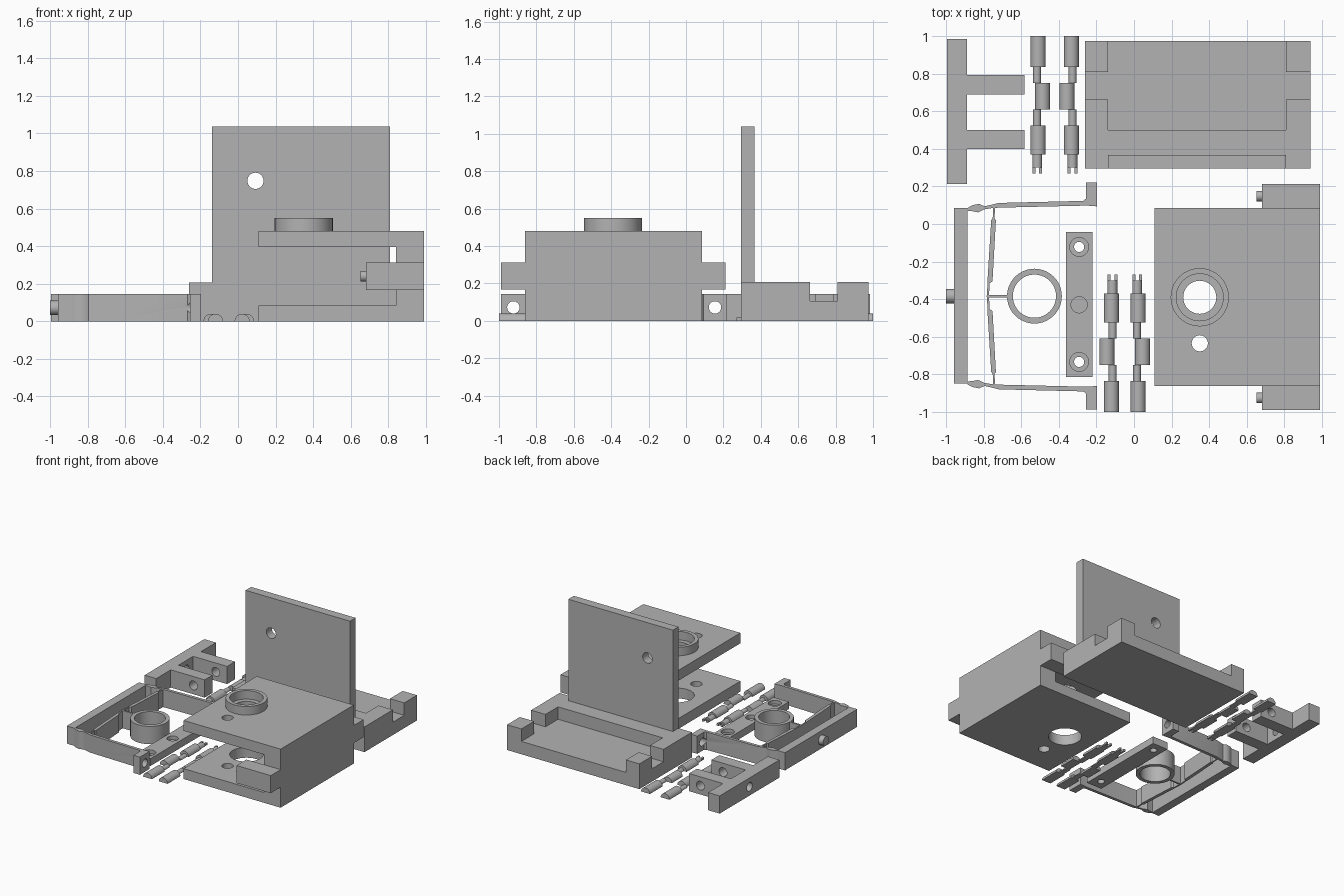
import bpy, bmesh, math

if "Cube" in bpy.data.objects:
    bpy.data.objects.remove(bpy.data.objects["Cube"])

grey = bpy.data.materials.new("plain_grey")
grey.use_nodes = True
GREY = (0.45, 0.45, 0.45, 1)
grey.diffuse_color = GREY
grey.node_tree.nodes["Principled BSDF"].inputs["Base Color"].default_value = GREY


def finish(name, bm):
    """Turn a bmesh into a grey object with smooth curves and sharp edges."""
    bmesh.ops.recalc_face_normals(bm, faces=bm.faces)
    mesh = bpy.data.meshes.new(name)
    bm.to_mesh(mesh)
    bm.free()
    mesh.materials.append(grey)
    obj = bpy.data.objects.new(name, mesh)
    bpy.context.collection.objects.link(obj)
    smooth(obj)
    return obj


def smooth(obj):
    bpy.ops.object.select_all(action='DESELECT')
    obj.select_set(True)
    bpy.context.view_layer.objects.active = obj
    bpy.ops.object.shade_smooth_by_angle(angle=math.radians(35))


def prism(name, outline, lo, hi, axis='z'):
    """Extrude a 2D outline along an axis (z: xy, y: xz, x: yz outline)."""
    place = {'z': lambda a, b, c: (a, b, c),
             'y': lambda a, b, c: (a, c, b),
             'x': lambda a, b, c: (c, a, b)}[axis]
    bm = bmesh.new()
    ends = [[bm.verts.new(place(a, b, c)) for a, b in outline] for c in (lo, hi)]
    for ring in ends:
        bm.faces.new(ring)
    n = len(outline)
    for i in range(n):
        j = (i + 1) % n
        bm.faces.new((ends[0][i], ends[0][j], ends[1][j], ends[1][i]))
    return finish(name, bm)


def box(name, x0, x1, y0, y1, z0, z1):
    return prism(name, [(x0, y0), (x1, y0), (x1, y1), (x0, y1)], z0, z1)


def arc(a, b, r, turn=2 * math.pi, n=40):
    steps = n if turn > 6 else n + 1
    return [(a + r * math.cos(turn * i / n), b + r * math.sin(turn * i / n))
            for i in range(steps)]


def rod(name, a, b, r, lo, hi, axis='z'):
    return prism(name, arc(a, b, r), lo, hi, axis)


def cut(obj, *cutters):
    for cutter in cutters:
        cutter.hide_render = True
        mod = obj.modifiers.new("cut", 'BOOLEAN')
        mod.operation = 'DIFFERENCE'
        mod.solver = 'EXACT'
        mod.object = cutter
        bpy.ops.object.select_all(action='DESELECT')
        obj.select_set(True)
        bpy.context.view_layer.objects.active = obj
        bpy.ops.object.modifier_apply(modifier=mod.name)
        bpy.data.objects.remove(cutter)
    smooth(obj)
    return obj


def tube(name, x, y, outer, inner, z0, z1):
    return cut(rod(name, x, y, outer, z0, z1),
               rod("cutter", x, y, inner, z0 - 0.1, z1 + 0.1))


# Clamp body: C-shaped section with bores, collar, side lugs and pivot pins
clamp = prism("clamp_body", [(0.11, 0), (0.99, 0), (0.99, 0.48), (0.11, 0.48),
                             (0.11, 0.395), (0.84, 0.395), (0.84, 0.085), (0.11, 0.085)],
              -0.862, 0.085, 'y')
cut(clamp, rod("cutter", 0.35, -0.39, 0.088, 0.3, 0.6),
    rod("cutter", 0.35, -0.39, 0.125, -0.1, 0.2),
    rod("cutter", 0.35, -0.635, 0.043, -0.1, 0.6))
tube("clamp_collar", 0.35, -0.39, 0.155, 0.125, 0.48, 0.55)
for side, y0, y1 in (("left", 0.085, 0.212), ("right", -0.99, -0.862)):
    box(side + "_lug", 0.68, 0.99, y0, y1, 0.168, 0.312)
    rod(side + "_lug_pin", (y0 + y1) / 2, 0.24, 0.028, 0.652, 0.69, 'x')

# Tray with a cross-shaped pocket open at the back, and its upright plate
tray = box("tray", -0.26, 0.94, 0.295, 0.975, 0, 0.207)
pocket = prism("cutter", [(-0.138, 0.5), (0.81, 0.5), (0.81, 0.663), (1.1, 0.663),
                          (1.1, 0.81), (0.81, 0.81), (0.81, 1.1), (-0.138, 1.1),
                          (-0.138, 0.81), (-0.4, 0.81), (-0.4, 0.663), (-0.138, 0.663)],
               0.105, 0.3)
cut(tray, pocket)
cut(box("upright_plate", -0.138, 0.81, 0.295, 0.367, 0.207, 1.038),
    rod("cutter", 0.093, 0.748, 0.043, 0.2, 0.5, 'y'))

# Fork bracket with cross holes
fork = prism("fork_bracket", [(-0.995, 0.212), (-0.89, 0.212), (-0.89, 0.4), (-0.582, 0.4),
                              (-0.582, 0.5), (-0.89, 0.5), (-0.89, 0.69), (-0.582, 0.69),
                              (-0.582, 0.792), (-0.89, 0.792), (-0.89, 0.985),
                              (-0.995, 0.985)], 0, 0.145)
cut(fork, rod("cutter", -0.685, 0.072, 0.036, 0.3, 0.9, 'y'),
    rod("cutter", 0.598, 0.072, 0.036, -1.1, -0.8, 'x'))

# Flexible frame: back bar, hinged arms with drilled tabs, bowed struts, ring
TALL = 0.145
MID = -0.384
box("frame_bar", -0.957, -0.887, -0.85, 0.085, 0, TALL)
rod("frame_bar_pin", MID, 0.072, 0.038, -1.0, -0.95, 'x')
arm = [(-0.887, 0.07), (-0.86, 0.068), (-0.83, 0.062), (-0.795, 0.078), (-0.76, 0.084),
       (-0.72, 0.087), (-0.25, 0.098), (-0.198, 0.094), (-0.198, 0.22), (-0.256, 0.22),
       (-0.256, 0.135), (-0.27, 0.123), (-0.72, 0.112), (-0.76, 0.102), (-0.795, 0.094),
       (-0.825, 0.107), (-0.86, 0.1), (-0.887, 0.085)]
strut = [(-0.75, 0.09), (-0.74, 0.09), (-0.742, 0.03), (-0.735, 0.02), (-0.753, -0.305),
         (-0.768, -0.315), (-0.772, MID), (-0.784, MID), (-0.779, -0.315),
         (-0.78, -0.305), (-0.76, 0.02), (-0.752, 0.03)]
for side, flip in (("left", False), ("right", True)):
    def mirror(points):
        return [(x, 2 * MID - y if flip else y) for x, y in points]
    drill = mirror([(0, 0.155)])[0][1]
    cut(prism(side + "_frame_arm", mirror(arm), 0, TALL),
        rod("cutter", drill, 0.072, 0.033, -0.4, -0.1, 'x'))
    prism(side + "_frame_strut", mirror(strut), 0, TALL)
box("ring_stem", -0.78, -0.668, MID - 0.007, MID + 0.007, 0, TALL)
tube("frame_ring", -0.53, MID, 0.146, 0.115, 0, TALL)

# Screw strip: two countersunk holes and a blind centre hole
strip = box("screw_strip", -0.362, -0.222, -0.815, -0.042, 0, 0.06)
for y in (-0.122, -0.734):
    cut(strip, rod("cutter", -0.292, y, 0.05, 0.03, 0.2),
        rod("cutter", -0.292, y, 0.027, -0.1, 0.1))
cut(strip, rod("cutter", -0.292, -0.43, 0.043, 0.03, 0.2))


# Split hinge pins: half-round sections along y, with an offset bulge and forked tip
def split_pin(name, x, end, bulge):
    sections = [(0, 0.04, 1.0, 0.835), (-0.006, 0.021, 0.835, 0.75),
                (0.024, 0.04, 0.75, 0.61), (-0.006, 0.021, 0.61, 0.525),
                (0, 0.04, 0.525, 0.37), (-0.005, 0.026, 0.37, 0.3)]
    for i, (shift, r, y0, y1) in enumerate(sections):
        outline = arc(x + shift * bulge, 0, r, math.pi, 16)
        prism(f"{name}_section_{i + 1}", outline, end * y0, end * y1, 'y')
    for s in (-1, 1):
        cx = x - 0.005 * bulge + s * 0.018
        box(f"{name}_prong_{'a' if s < 0 else 'b'}", cx - 0.008, cx + 0.008,
            min(end * 0.3, end * 0.27), max(end * 0.3, end * 0.27), 0, 0.018)


split_pin("front_pin_right", -0.12, -1, -1)
split_pin("front_pin_left", 0.022, -1, 1)
split_pin("back_pin_right", -0.51, 1, 1)
split_pin("back_pin_left", -0.333, 1, -1)
